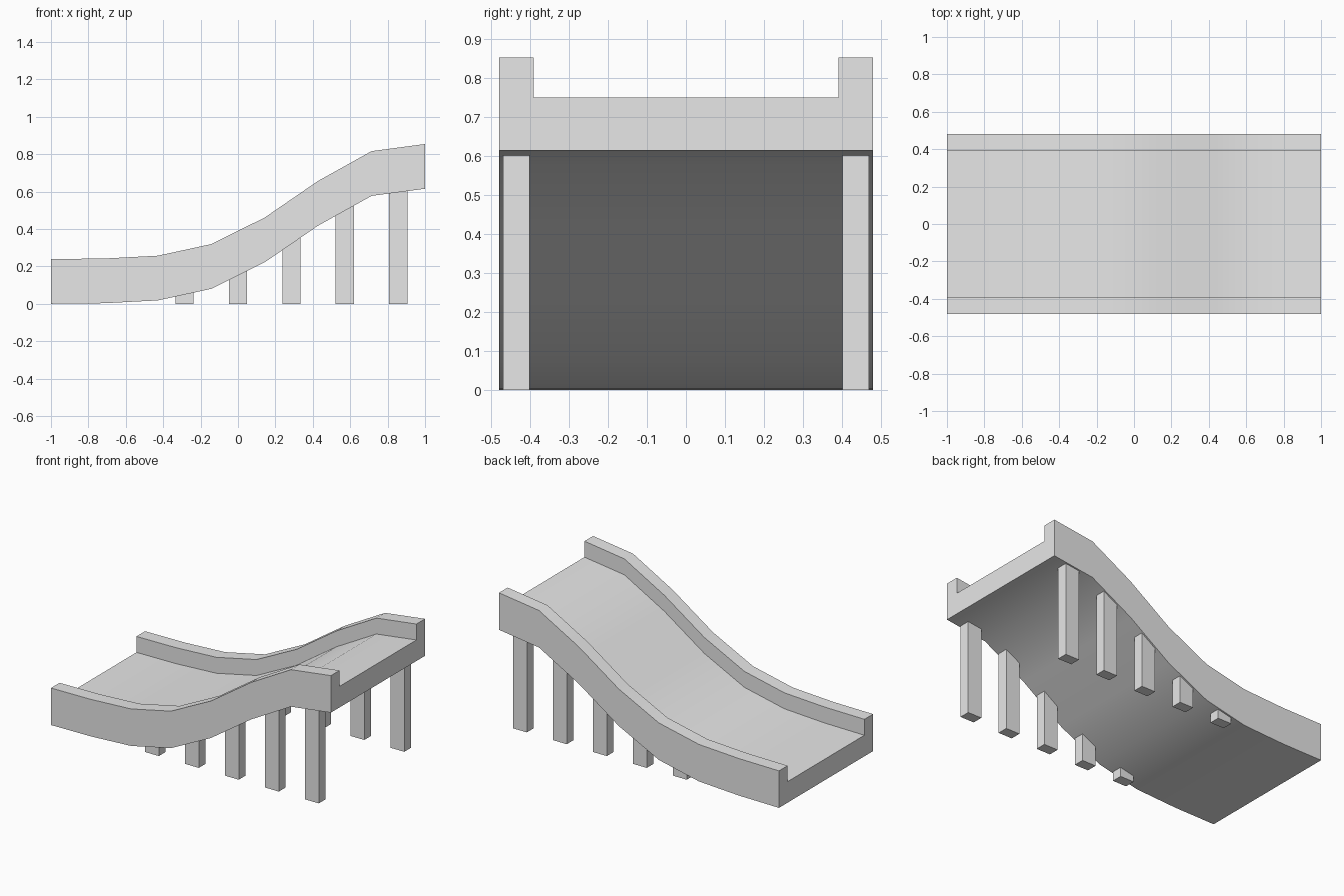
import bpy
import bmesh
from math import radians

if "Cube" in bpy.data.objects:
    bpy.data.objects.remove(bpy.data.objects["Cube"], do_unlink=True)

grey = bpy.data.materials.new("plain grey")
grey.use_nodes = True
grey.diffuse_color = (0.8, 0.8, 0.8, 1)
grey.node_tree.nodes["Principled BSDF"].inputs["Base Color"].default_value = (0.8, 0.8, 0.8, 1)

# Underside heights at equal steps along the ramp
HEIGHTS = [0, 0.003, 0.018, 0.08, 0.222, 0.418, 0.577, 0.615]
STEP = 2 / (len(HEIGHTS) - 1)
HALF, INNER = 0.48, 0.392
RAIL, FLOOR = 0.239, 0.136


def make_object(name, bm):
    bmesh.ops.recalc_face_normals(bm, faces=bm.faces)
    mesh = bpy.data.meshes.new(name)
    bm.to_mesh(mesh)
    bm.free()
    mesh.materials.append(grey)
    obj = bpy.data.objects.new(name, mesh)
    bpy.context.collection.objects.link(obj)
    return obj


# Ramp: a channel cross-section swept along the slope
section = [(-HALF, 0), (HALF, 0), (HALF, RAIL), (INNER, RAIL),
           (INNER, FLOOR), (-INNER, FLOOR), (-INNER, RAIL), (-HALF, RAIL)]
bm = bmesh.new()
rings = [[bm.verts.new((-1 + i * STEP, y, h + z)) for y, z in section]
         for i, h in enumerate(HEIGHTS)]
for a, b in zip(rings, rings[1:]):
    for j in range(len(section)):
        k = (j + 1) % len(section)
        bm.faces.new((a[j], a[k], b[k], b[j]))
bm.faces.new(rings[0])
bm.faces.new(rings[-1])
ramp = make_object("ramp", bm)
bpy.ops.object.select_all(action="DESELECT")
ramp.select_set(True)
bpy.context.view_layer.objects.active = ramp
bpy.ops.object.shade_smooth_by_angle(angle=radians(30))

# Posts: a pair under the middle of each raised span, ending inside the ramp
for i in range(2, len(HEIGHTS) - 1):
    x = -1 + (i + 0.5) * STEP
    top = (HEIGHTS[i] + HEIGHTS[i + 1]) / 2 + 0.06
    for side, label in ((1, "back"), (-1, "front")):
        bm = bmesh.new()
        bmesh.ops.create_cube(bm, size=1)
        bmesh.ops.scale(bm, vec=(0.098, 0.068, top), verts=bm.verts)
        bmesh.ops.translate(bm, vec=(x, side * 0.436, top / 2), verts=bm.verts)
        make_object(f"{label}_post_{i - 1}", bm)
